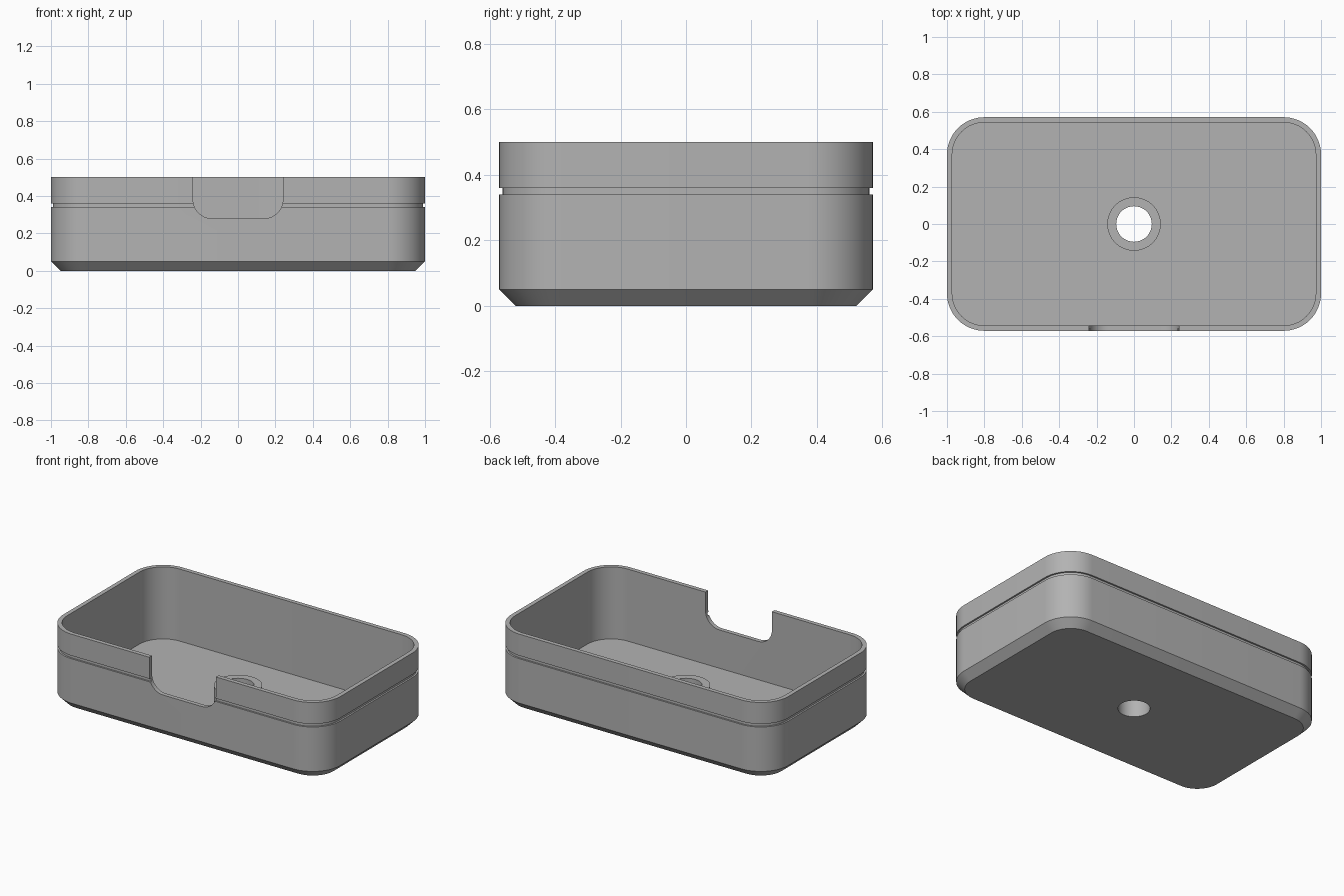
import bpy
import bmesh
from math import sin, cos, pi, radians

HALF_X, HALF_Y, HEIGHT = 1.0, 0.571, 0.5
RADIUS, WALL, FLOOR = 0.2, 0.028, 0.03
CHAMFER, GROOVE = 0.05, 0.011

cube = bpy.data.objects.get("Cube")
if cube:
    bpy.data.objects.remove(cube, do_unlink=True)

grey = bpy.data.materials.new("plain grey")
grey.use_nodes = True
colour = (0.45, 0.45, 0.45, 1)
grey.diffuse_color = colour
grey.node_tree.nodes["Principled BSDF"].inputs["Base Color"].default_value = colour


def rounded_outline(inset, steps=16):
    """Corner arcs of a rounded rectangle, counter-clockwise."""
    r = RADIUS - inset
    cx, cy = HALF_X - RADIUS, HALF_Y - RADIUS
    points = []
    for i, (sx, sy) in enumerate([(1, 1), (-1, 1), (-1, -1), (1, -1)]):
        for k in range(steps + 1):
            a = (i + k / steps) * pi / 2
            points.append((sx * cx + r * cos(a), sy * cy + r * sin(a)))
    return points


def finish(bm, name):
    bmesh.ops.recalc_face_normals(bm, faces=bm.faces)
    mesh = bpy.data.meshes.new(name)
    bm.to_mesh(mesh)
    bm.free()
    obj = bpy.data.objects.new(name, mesh)
    bpy.context.collection.objects.link(obj)
    mesh.materials.append(grey)
    return obj


def loft(rings, name):
    """Skin a stack of matching point rings and cap both ends."""
    bm = bmesh.new()
    loops = [[bm.verts.new(p) for p in ring] for ring in rings]
    n = len(loops[0])
    for a, b in zip(loops, loops[1:]):
        for i in range(n):
            j = (i + 1) % n
            bm.faces.new((a[i], a[j], b[j], b[i]))
    bm.faces.new(loops[0])
    bm.faces.new(loops[-1])
    return finish(bm, name)


def cylinder(name, radius, z0, z1, sides=64):
    circle = [(radius * cos(2 * pi * i / sides), radius * sin(2 * pi * i / sides))
              for i in range(sides)]
    return loft([[(x, y, z) for x, y in circle] for z in (z0, z1)], name)


def combine(target, tool, operation):
    """Apply a boolean and throw the tool away."""
    tool.hide_render = True
    mod = target.modifiers.new(tool.name, "BOOLEAN")
    mod.operation, mod.solver, mod.object = operation, "EXACT", tool
    bpy.context.view_layer.objects.active = target
    bpy.ops.object.modifier_apply(modifier=mod.name)
    bpy.data.objects.remove(tool, do_unlink=True)


# Tray shell: wall profile as (inset, height), up the outside and down the inside
profile = [(CHAMFER, 0), (0, CHAMFER), (0, 0.34), (GROOVE, 0.34), (GROOVE, 0.36),
           (0, 0.36), (0, HEIGHT), (WALL, HEIGHT), (WALL, FLOOR)]
tray = loft([[(x, y, z) for x, y in rounded_outline(d)] for d, z in profile], "tray")

# Raised boss around the drain hole
combine(tray, cylinder("boss", 0.143, FLOOR - 0.01, 0.165), "UNION")
combine(tray, cylinder("hole_cutter", 0.095, -0.1, 0.3), "DIFFERENCE")

# Round-cornered notch in the front wall
half, bottom, r = 0.24, 0.28, 0.1
outline = [(half, HEIGHT + 0.1), (-half, HEIGHT + 0.1)]
for side, start in ((-1, pi), (1, 1.5 * pi)):
    for k in range(13):
        a = start + k / 12 * pi / 2
        outline.append((side * (half - r) + r * cos(a), bottom + r + r * sin(a)))
notch = loft([[(x, y, z) for x, z in outline] for y in (-HALF_Y - 0.1, -HALF_Y + 0.1)],
             "notch_cutter")
combine(tray, notch, "DIFFERENCE")

# Smooth the curved walls, keep the edges crisp
bpy.ops.object.select_all(action="DESELECT")
tray.select_set(True)
bpy.context.view_layer.objects.active = tray
bpy.ops.object.shade_smooth_by_angle(angle=radians(30))
